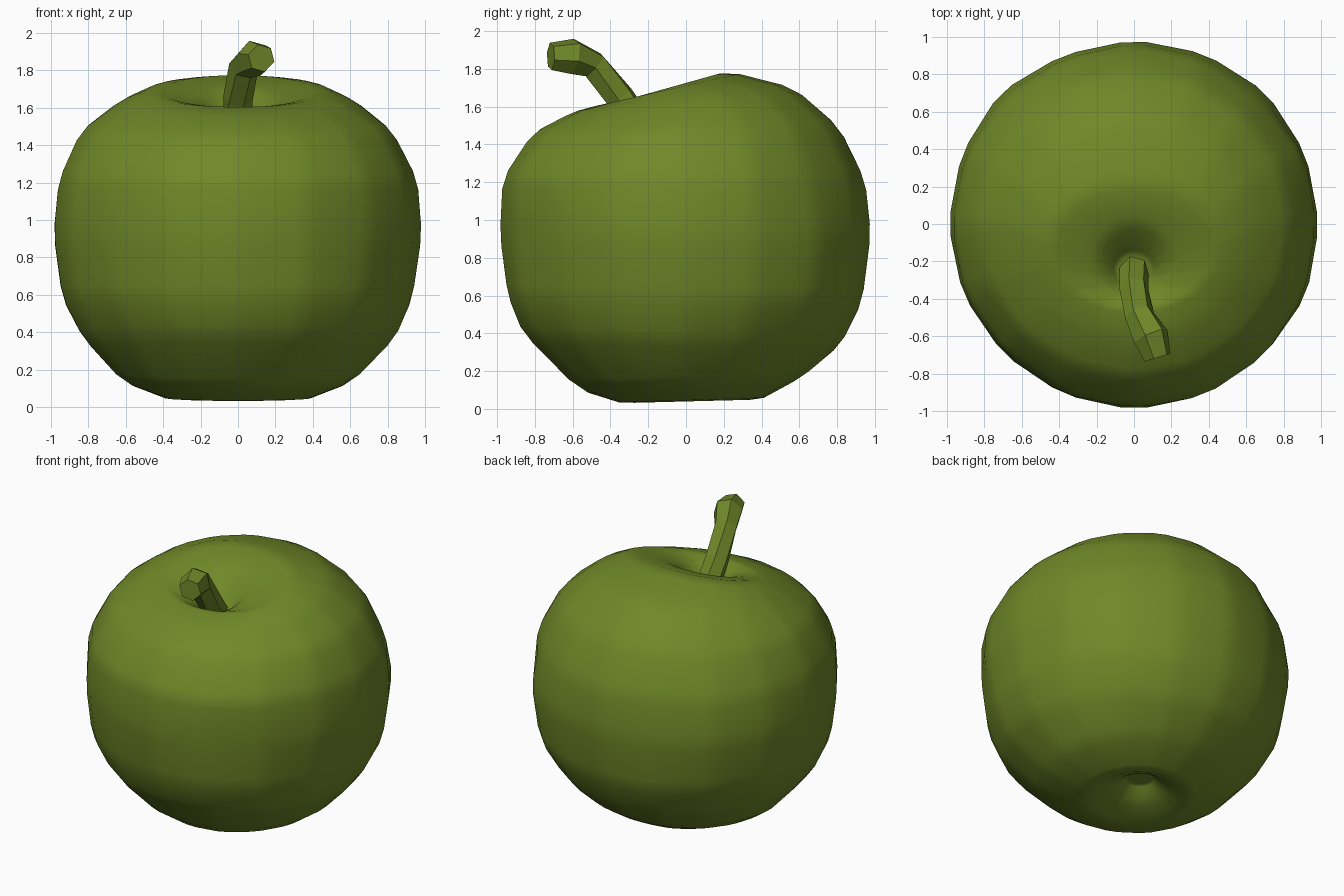
import bpy, bmesh, math, random
from mathutils import Vector

random.seed(4)
cube = bpy.data.objects.get("Cube")
if cube:
    bpy.data.objects.remove(cube, do_unlink=True)

green = bpy.data.materials.new("apple green")
green.use_nodes = True
colour = (0.16, 0.245, 0.021, 1)
green.diffuse_color = colour
green.node_tree.nodes["Principled BSDF"].inputs["Base Color"].default_value = colour


def loft(name, rings):
    """Skin a list of equal-sized point rings and cap both ends."""
    bm = bmesh.new()
    loops = [[bm.verts.new(p) for p in ring] for ring in rings]
    n = len(loops[0])
    for a, b in zip(loops, loops[1:]):
        for i in range(n):
            j = (i + 1) % n
            bm.faces.new((a[i], a[j], b[j], b[i]))
    bm.faces.new(loops[0])
    bm.faces.new(loops[-1])
    bmesh.ops.recalc_face_normals(bm, faces=bm.faces)
    mesh = bpy.data.meshes.new(name)
    bm.to_mesh(mesh)
    bm.free()
    mesh.materials.append(green)
    obj = bpy.data.objects.new(name, mesh)
    bpy.context.collection.objects.link(obj)
    return obj


# Fruit: tilted rings (front y, front z, back y, back z, half width)
SIDES = 16
sections = [
    (-.02, .17, .14, .17, .08),
    (-.11, .09, .21, .11, .16),
    (-.31, .02, .37, .035, .34),
    (-.57, .10, .62, .17, .62),
    (-.86, .40, .82, .34, .84),
    (-.95, .60, .94, .57, .95),
    (-.99, .92, .99, .93, 1.0),
    (-.98, 1.22, .95, 1.21, .97),
    (-.81, 1.46, .82, 1.49, .84),
    (-.60, 1.57, .57, 1.70, .63),
    (-.45, 1.61, .22, 1.79, .46),
    (-.39, 1.56, .0, 1.71, .19),
    (-.33, 1.49, -.17, 1.53, .09),
]
rings = []
for yf, zf, yb, zb, half in sections:
    ring = []
    for i in range(SIDES):
        a = math.tau * i / SIDES
        t = (1 + math.sin(a)) / 2
        wobble = 1.006 + random.uniform(-.012, .012) * (half > .5)
        ring.append((half * math.cos(a) * wobble,
                     (yf + (yb - yf) * t) * wobble,
                     zf + (zb - zf) * t))
    rings.append(ring)
apple = loft("apple_body", rings)

# Soft facet edges
apple.data.shade_smooth()
bevel = apple.modifiers.new("soft edges", 'BEVEL')
bevel.offset_type = 'PERCENT'
bevel.width_pct = 18
bevel.limit_method = 'NONE'
apple.modifiers.new("facet shading", 'WEIGHTED_NORMAL')

# Stem: bent six-sided stalk with a thicker blunt tip
path = [(0, -.22, 1.46), (0, -.35, 1.65), (.03, -.49, 1.82),
        (.09, -.6, 1.865), (.125, -.715, 1.865)]
widths = [.08, .08, .08, .098, .075]
points = [Vector(p) for p in path]
stem_rings = []
for k, centre in enumerate(points):
    along = (points[min(k + 1, len(points) - 1)] - points[max(k - 1, 0)]).normalized()
    side = along.cross(Vector((0, 0, 1))).normalized()
    up = side.cross(along)
    stem_rings.append([centre + widths[k] * (side * math.cos(a) + up * math.sin(a))
                       for a in (math.tau * (i + .25) / 6 for i in range(6))])
loft("stem", stem_rings)
